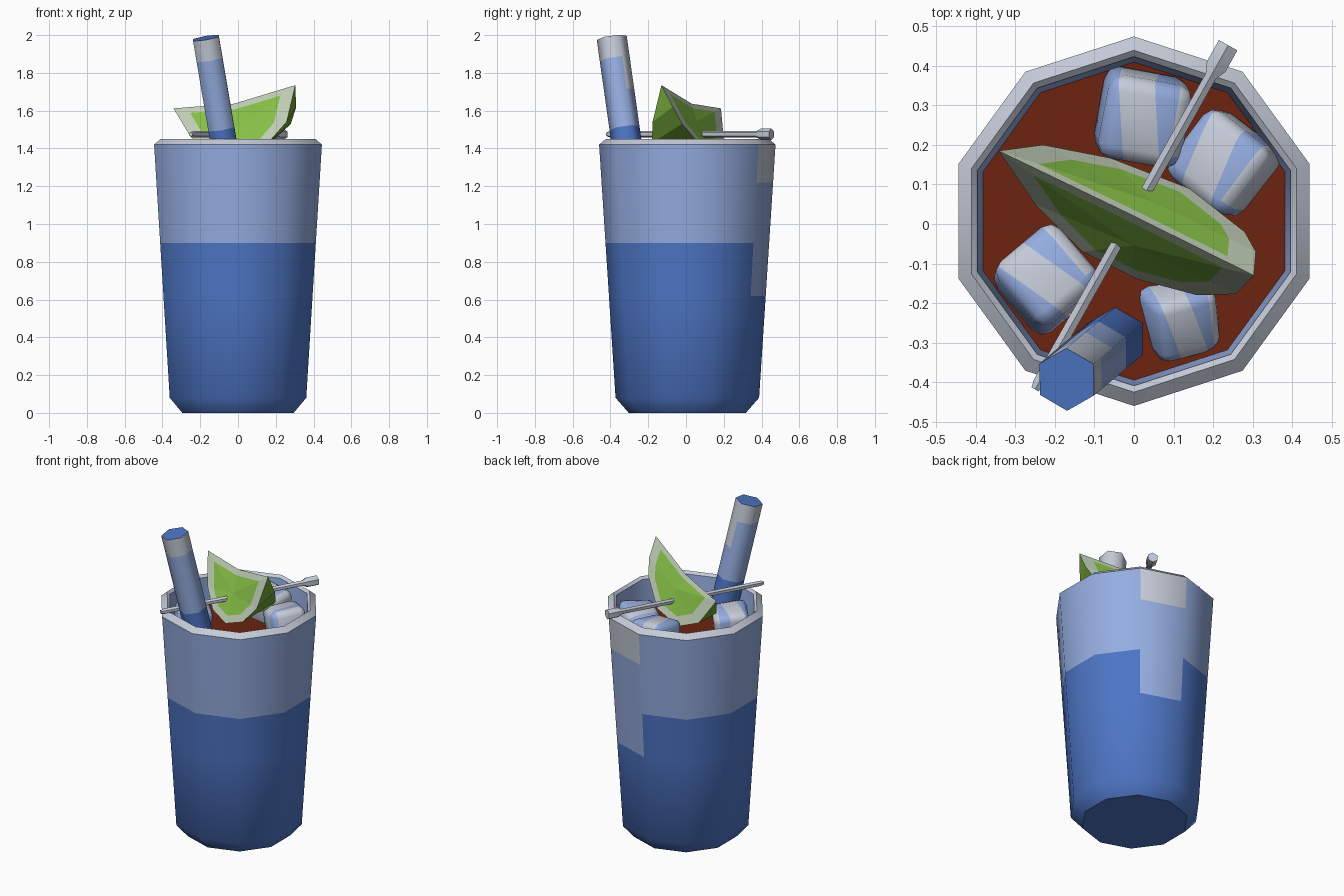
import bpy, bmesh, math
from mathutils import Vector, Matrix, Euler

if "Cube" in bpy.data.objects:
    bpy.data.objects.remove(bpy.data.objects["Cube"])


def mat(name, rgb):
    m = bpy.data.materials.new(name)
    m.diffuse_color = (*rgb, 1)
    m.use_nodes = True
    m.node_tree.nodes["Principled BSDF"].inputs["Base Color"].default_value = m.diffuse_color
    return m


BLUE = mat("deep_blue", (0.075, 0.18, 0.56))
LIGHT = mat("light_blue", (0.30, 0.42, 0.75))
GREY = mat("pale_grey", (0.56, 0.60, 0.69))
DRINK = mat("red_brown", (0.15, 0.017, 0.005))
PULP = mat("lime_green", (0.25, 0.55, 0.065))
RIND = mat("pale_green", (0.55, 0.64, 0.49))
SKIN = mat("skin_green", (0.17, 0.37, 0.04))


def finish(name, bm, mats, smooth=None, fix=True):
    if fix:
        bmesh.ops.recalc_face_normals(bm, faces=bm.faces)
    me = bpy.data.meshes.new(name)
    bm.to_mesh(me)
    bm.free()
    ob = bpy.data.objects.new(name, me)
    bpy.context.collection.objects.link(ob)
    for m in mats:
        me.materials.append(m)
    if smooth:
        bpy.ops.object.select_all(action='DESELECT')
        ob.select_set(True)
        bpy.context.view_layer.objects.active = ob
        bpy.ops.object.shade_smooth_by_angle(angle=math.radians(smooth))
    return ob


def lathe(profile, n, rule, phase=math.pi / 2, xf=Matrix()):
    """Rings of (radius, z) skinned together, both ends capped.
    rule(segment, side) gives the material index."""
    bm = bmesh.new()
    rings = [[bm.verts.new(xf @ Vector((r * math.cos(phase + 2 * math.pi * i / n),
                                        r * math.sin(phase + 2 * math.pi * i / n), z)))
              for i in range(n)] for r, z in profile]
    for s in range(len(rings) - 1):
        a, b = rings[s], rings[s + 1]
        for i in range(n):
            j = (i + 1) % n
            bm.faces.new((a[i], a[j], b[j], b[i])).material_index = rule(s, i)
    bm.faces.new(rings[0][::-1]).material_index = rule(-1, 0)
    bm.faces.new(rings[-1]).material_index = rule(len(rings) - 1, 0)
    return bm


# Ten-sided glass with bevelled foot, rim and inner wall; the drink closes it
def wall_r(z):
    return 0.38 + (0.467 - 0.38) * (z - 0.08) / 1.34


glass_profile = [(0.31, 0), (0.38, 0.08), (wall_r(0.62), 0.62), (wall_r(0.9), 0.9),
                 (wall_r(1.22), 1.22), (0.467, 1.42), (0.432, 1.45), (0.416, 1.435),
                 (0.402, 1.27)]


def glass_rule(s, side):
    if s == 8:
        return 3                      # drink surface
    if s in (5, 6):
        return 2                      # rim
    if s == 7:
        return 1                      # inner wall
    if side == 9:                     # glint on one back side
        return {2: 1, 3: 1, 4: 2}.get(s, 0)
    return 1 if s == 4 or s == 3 else 0


finish("glass", lathe(glass_profile, 10, glass_rule,
                      xf=Matrix.Translation((0, 0.007, 0))),
       [BLUE, LIGHT, GREY, DRINK], 40)


def along(p, q):
    """Matrix placing local z along p to q, starting at p."""
    d = Vector(q) - Vector(p)
    return Matrix.Translation(p) @ d.to_track_quat('Z', 'Y').to_matrix().to_4x4(), d.length


# Leaning hexagonal straw with colour bands
top = Vector((-0.17, -0.393, 1.985))
axis = Vector((-0.09, -0.075, 0.53)).normalized()
length = 0.80
base = top - axis * length
lean = Matrix.Translation(base) @ Vector((0, 0, 1)).rotation_difference(axis).to_matrix().to_4x4()
cuts = [0, length - 0.49, length - 0.29, length - 0.115, length]


def straw_rule(s, side):
    if s in (-1, 0, 4):
        return 0
    return 2 if s == 3 or (s == 2 and side == 5) else 1


finish("straw", lathe([(0.08, z) for z in cuts], 6, straw_rule, xf=lean),
       [BLUE, LIGHT, GREY], 62)

# Cocktail pick with a knob
xf, L = along((-0.25, -0.418, 1.475), (0.238, 0.452, 1.475))
finish("cocktail_pick", lathe([(0.012, 0), (0.017, 0.02), (0.017, L - 0.09), (0.031, L - 0.062),
                               (0.031, L)], 6, lambda s, i: 0, xf=xf), [GREY], 35)

# Lime wedge: a ridge on top and two cut faces down to a skin below
end_a, mid, end_b = (-0.342, 0.185, 1.612), (-0.02, 0.03, 1.637), (0.303, -0.13, 1.735)
back_arc = [(-0.23, 0.20, 1.45), (-0.06, 0.167, 1.37), (0.14, 0.09, 1.40),
            (0.28, -0.02, 1.53), (0.308, -0.07, 1.62)]
front_arc = [(-0.25, 0.05, 1.46), (-0.13, -0.07, 1.39), (0.01, -0.14, 1.365),
             (0.16, -0.18, 1.43), (0.257, -0.177, 1.54)]
bm = bmesh.new()
A, M, B = (bm.verts.new(p) for p in (end_a, mid, end_b))
bk = [bm.verts.new(p) for p in back_arc]
fr = [bm.verts.new(p) for p in front_arc]
for arc in (bk, fr):
    loop = [A] + arc + [B, M]
    c = sum((v.co for v in loop), Vector()) / len(loop)
    hub = bm.verts.new(c)
    inner = [bm.verts.new(c + (v.co - c) * 0.74) for v in loop]
    for i in range(len(loop)):
        j = (i + 1) % len(loop)
        bm.faces.new((loop[i], loop[j], inner[j], inner[i])).material_index = 1
        bm.faces.new((inner[i], inner[j], hub)).material_index = 0
f_all, b_all = [A] + fr + [B], [A] + bk + [B]
for i in range(6):
    quad = [f_all[i], f_all[i + 1], b_all[i + 1], b_all[i]]
    bm.faces.new(list(dict.fromkeys(quad))).material_index = 2
finish("lime_wedge", bm, [PULP, RIND, SKIN])


# Rounded ice cubes with a pale stripe across each
def ice(name, loc, size, rot):
    bm = bmesh.new()
    bmesh.ops.create_cube(bm, size=size)
    bmesh.ops.bevel(bm, geom=bm.edges[:], offset=size * 0.17, segments=2,
                    profile=0.5, affect='EDGES')
    n = Vector((1, 0.25, 0.15)).normalized()
    limits = (-0.22 * size, 0.2 * size)
    for d in limits:
        bmesh.ops.bisect_plane(bm, geom=bm.verts[:] + bm.edges[:] + bm.faces[:],
                               plane_co=n * d, plane_no=n)
    for f in bm.faces:
        d = f.calc_center_median().dot(n)
        f.material_index = 1 if limits[0] < d < limits[1] or d > 0.42 * size else 0
    bm.transform(Matrix.Translation(loc) @
                 Euler([math.radians(a) for a in rot]).to_matrix().to_4x4())
    finish(name, bm, [LIGHT, GREY], 50)


ice("ice_cube_1", (0.022, 0.27, 1.32), 0.215, (8, 6, -10))
ice("ice_cube_2", (0.228, 0.155, 1.31), 0.21, (6, -10, -38))
ice("ice_cube_3", (-0.222, -0.14, 1.315), 0.205, (-6, 8, 40))
ice("ice_cube_4", (0.112, -0.235, 1.25), 0.17, (28, 18, 15))
